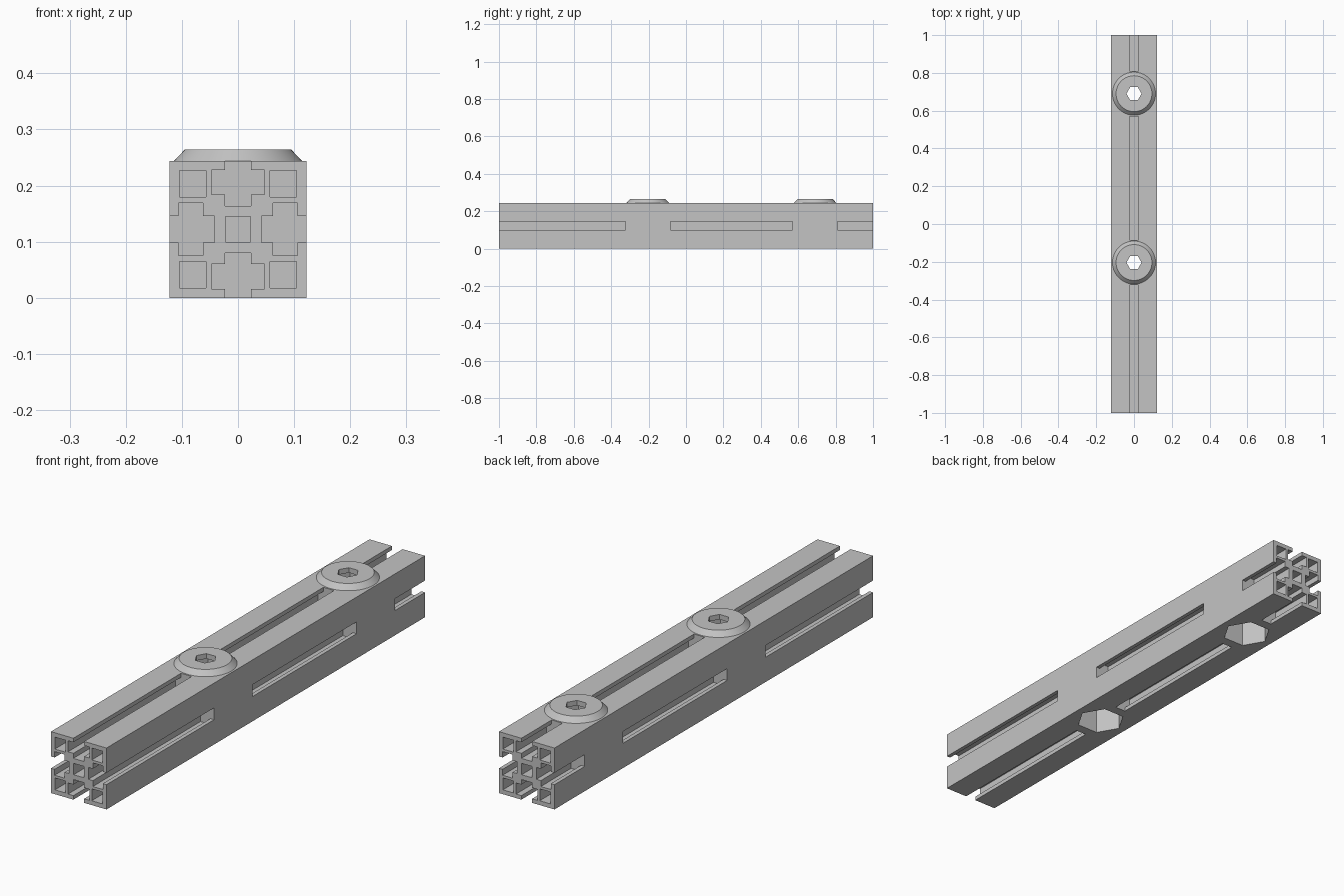
import bpy, bmesh, math

if "Cube" in bpy.data.objects:
    bpy.data.objects.remove(bpy.data.objects["Cube"], do_unlink=True)

HALF = 0.122                                   # half width of the bar
BOLTS = [-0.204, 0.69]                         # bolt positions along y
BLOCK = 0.12                                   # half length of the solid zones

metal = bpy.data.materials.new("grey metal")
metal.use_nodes = True
grey = (0.55, 0.55, 0.55, 1)
metal.diffuse_color = grey
metal.node_tree.nodes["Principled BSDF"].inputs["Base Color"].default_value = grey


def prism(bm, points, shift):
    """Closed prism from an outline swept by a vector."""
    face = bm.faces.new([bm.verts.new(p) for p in points])
    ext = bmesh.ops.extrude_face_region(bm, geom=[face], use_keep_orig=True)
    verts = [v for v in ext["geom"] if isinstance(v, bmesh.types.BMVert)]
    bmesh.ops.translate(bm, verts=verts, vec=shift)


def make_object(name, bm):
    bmesh.ops.recalc_face_normals(bm, faces=bm.faces[:])
    mesh = bpy.data.meshes.new(name)
    bm.to_mesh(mesh)
    bm.free()
    mesh.materials.append(metal)
    obj = bpy.data.objects.new(name, mesh)
    bpy.context.collection.objects.link(obj)
    return obj


def cut(obj, bm):
    """Subtract the cutter mesh and apply the result."""
    cutter = make_object("cutter", bm)
    cutter.hide_render = True
    mod = obj.modifiers.new("cut", "BOOLEAN")
    mod.operation, mod.solver, mod.object = "DIFFERENCE", "EXACT", cutter
    bpy.ops.object.select_all(action="DESELECT")
    bpy.context.view_layer.objects.active = obj
    obj.select_set(True)
    bpy.ops.object.modifier_apply(modifier=mod.name)
    bpy.data.objects.remove(cutter, do_unlink=True)


def square(x, z, h):
    return [(x - h, z - h), (x + h, z - h), (x + h, z + h), (x - h, z + h)]


def hexagon(y, r, z):
    return [(r * math.cos(k * math.pi / 3), y + r * math.sin(k * math.pi / 3), z)
            for k in range(6)]


# Cross-section cut-outs: centre hole, corner holes, four slots
right_half = [(0.0235, 0.2), (0.0235, 0.106), (0.047, 0.106),
              (0.047, 0.062), (0.0235, 0.062), (0.0235, 0.042)]
slot = right_half + [(-x, z) for x, z in reversed(right_half)]
shapes = [square(0, 0, 0.0225)]
shapes += [square(sx * 0.081, sz * 0.081, 0.0237) for sx in (-1, 1) for sz in (-1, 1)]
for turn in range(4):
    shapes.append(slot)
    slot = [(z, -x) for x, z in slot]

# Channels stop at the solid zones around the bolts
ends = [-1.1]
for y in BOLTS:
    ends += [y - BLOCK, y + BLOCK]
ends.append(1.1)
cutters = bmesh.new()
for start, stop in zip(ends[::2], ends[1::2]):
    for shape in shapes:
        prism(cutters, [(x, start, z + HALF) for x, z in shape], (0, stop - start, 0))

# Hexagonal bolt holes
for y in BOLTS:
    prism(cutters, hexagon(y, 0.093, -0.1), (0, 0, 0.5))

# Slotted bar
bm = bmesh.new()
prism(bm, [(x, -1, z + HALF) for x, z in square(0, 0, HALF)], (0, 2, 0))
bar = make_object("slotted_bar", bm)
cut(bar, cutters)

# Bolt heads with hexagonal sockets
for name, y in zip(("front_bolt_head", "back_bolt_head"), BOLTS):
    bpy.ops.mesh.primitive_cone_add(vertices=64, radius1=0.114, radius2=0.095, depth=0.02,
                                    location=(0, y, 2 * HALF + 0.01))
    head = bpy.context.object
    head.name = name
    head.data.materials.append(metal)
    socket = bmesh.new()
    prism(socket, hexagon(y, 0.04, 0.2), (0, 0, 0.1))
    cut(head, socket)
    bpy.ops.object.shade_smooth_by_angle(angle=math.radians(30))
